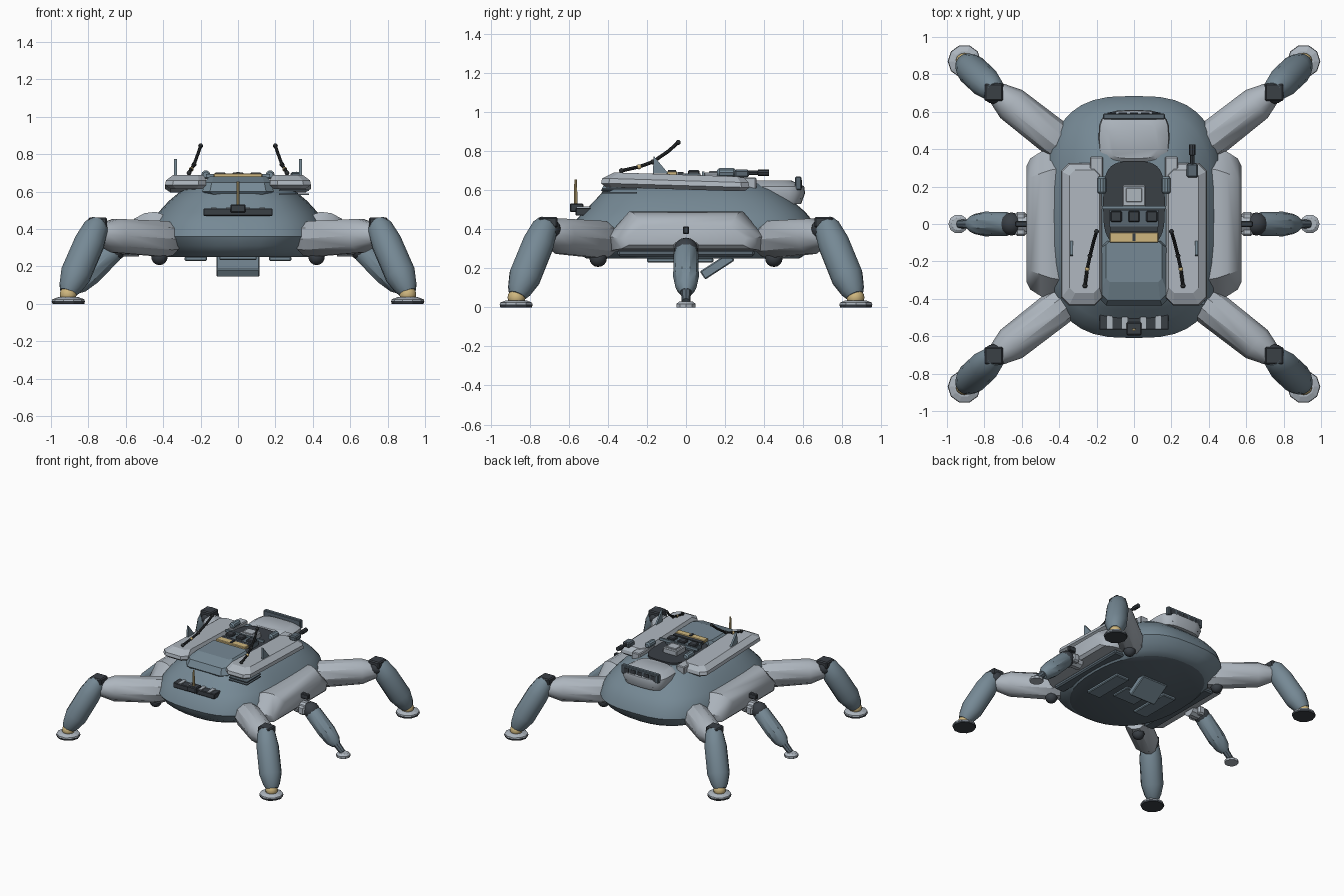
import bpy, bmesh, math
from mathutils import Vector, Matrix

cube = bpy.data.objects.get("Cube")
if cube:
    bpy.data.objects.remove(cube, do_unlink=True)


def material(name, r, g, b):
    m = bpy.data.materials.new(name)
    m.use_nodes = True
    m.diffuse_color = (r, g, b, 1)
    m.node_tree.nodes["Principled BSDF"].inputs["Base Color"].default_value = (r, g, b, 1)
    return m


BLUE = material("blue_grey", .18, .25, .30)
LIGHT = material("light_grey", .42, .465, .515)
DARK = material("charcoal", .042, .05, .06)
SLATE = material("dark_slate", .10, .135, .165)
YELLOW = material("sand_yellow", .62, .47, .21)
BLACK = material("black", .025, .028, .03)


def finish(name, bm, *mats, smooth=False, rule=None):
    bmesh.ops.recalc_face_normals(bm, faces=bm.faces)
    if rule:
        for f in bm.faces:
            f.material_index = rule(f)
    mesh = bpy.data.meshes.new(name)
    bm.to_mesh(mesh)
    bm.free()
    for m in mats:
        mesh.materials.append(m)
    ob = bpy.data.objects.new(name, mesh)
    bpy.context.collection.objects.link(ob)
    if smooth:
        bpy.ops.object.select_all(action='DESELECT')
        ob.select_set(True)
        bpy.context.view_layer.objects.active = ob
        bpy.ops.object.shade_smooth_by_angle(angle=math.radians(35))
    return ob


def loft(name, rings, *mats, **kw):
    """Skin a list of equal-length rings and cap both ends."""
    bm = bmesh.new()
    vs = [[bm.verts.new(p) for p in ring] for ring in rings]
    n = len(vs[0])
    for a, b in zip(vs, vs[1:]):
        for i in range(n):
            j = (i + 1) % n
            bm.faces.new((a[i], a[j], b[j], b[i]))
    bm.faces.new(vs[0])
    bm.faces.new(vs[-1])
    return finish(name, bm, *mats, **kw)


def box(name, loc, size, mat, bevel=0, tilt=0):
    bm = bmesh.new()
    bmesh.ops.create_cube(bm, size=1)
    bmesh.ops.scale(bm, vec=size, verts=bm.verts)
    if bevel:
        bmesh.ops.bevel(bm, geom=bm.edges[:], offset=bevel, segments=1, affect='EDGES')
    bmesh.ops.transform(bm, matrix=Matrix.Translation(loc) @ Matrix.Rotation(tilt, 4, 'X'), verts=bm.verts)
    return finish(name, bm, mat)


def limb(name, a, b, profile, mat, n=10, smooth=True):
    """Tube from a to b; profile is (fraction along, radius) pairs."""
    a, b = Vector(a), Vector(b)
    q = (b - a).to_track_quat('Z', 'Y')
    rings = [[a.lerp(b, t) + q @ Vector((r * math.cos(k * math.tau / n), r * math.sin(k * math.tau / n), 0))
              for k in range(n)] for t, r in profile]
    return loft(name, rings, mat, smooth=smooth)


def ball(name, loc, r, mat):
    bm = bmesh.new()
    bmesh.ops.create_uvsphere(bm, u_segments=14, v_segments=8, radius=r)
    bmesh.ops.translate(bm, vec=loc, verts=bm.verts)
    return finish(name, bm, mat, smooth=True)


def oval(z, hx, y0, y1, power=2.9, n=40):
    cy, hy = (y0 + y1) / 2, (y1 - y0) / 2
    e = 2 / power
    pts = []
    for k in range(n):
        c, s = math.cos(k * math.tau / n), math.sin(k * math.tau / n)
        pts.append((math.copysign(abs(c) ** e, c) * hx, cy + math.copysign(abs(s) ** e, s) * hy, z))
    return pts


def octagon(z, x0, x1, y0, y1, c):
    return [(x0 + c, y0, z), (x1 - c, y0, z), (x1, y0 + c, z), (x1, y1 - c, z),
            (x1 - c, y1, z), (x0 + c, y1, z), (x0, y1 - c, z), (x0, y0 + c, z)]


# Hull with dark belly
loft("hull", [oval(*r) for r in (
    (.25, .42, -.51, .58, 2.3), (.275, .445, -.55, .62, 2.4), (.31, .47, -.59, .66, 2.6), (.36, .485, -.61, .685),
    (.43, .47, -.58, .66), (.49, .425, -.525, .61), (.55, .37, -.465, .54),
    (.60, .31, -.42, .47), (.635, .25, -.37, .40))],
    BLUE, SLATE, smooth=True, rule=lambda f: int(f.calc_center_median().z < .255))

# Front hatch
loft("front_hatch", [octagon(.57, -.15, .15, -.41, -.09, .04), octagon(.60, -.19, .19, -.435, -.09, .04),
                     octagon(.65, -.18, .18, -.41, -.09, .04), octagon(.682, -.15, .15, -.31, -.09, .02)], BLUE)

# Cockpit bay
loft("cockpit_floor", [oval(z, .165, -.12, .335, 3.5) for z in (.60, .65)], DARK)
box("cockpit_seat", (0, .15, .665), (.125, .115, .05), LIGHT, .006)
box("seat_cushion", (0, .155, .692), (.085, .075, .012), LIGHT, .003)
box("cockpit_crossbar", (0, .088, .685), (.34, .014, .02), BLUE)
box("instrument_panel", (0, .03, .665), (.26, .09, .04), SLATE)
for x in (-.095, 0, .095):
    box("instrument", (x, .04, .69), (.06, .06, .025), DARK, .006)
box("yellow_console", (0, -.072, .685), (.26, .054, .024), YELLOW, .004)
box("console_back", (0, -.028, .68), (.25, .03, .025), DARK)
box("console_switch", (0, -.072, .70), (.016, .04, .008), DARK)

# Rear engine housing and grille
loft("engine_housing", [oval(z, hx, y0, y1, 3.4, 24) for z, hx, y0, y1 in (
    (.53, .17, .33, .59), (.585, .19, .31, .61), (.62, .185, .315, .605), (.65, .135, .35, .54))], LIGHT, smooth=True)
box("rear_bar", (0, .575, .635), (.33, .032, .07), SLATE, .005)
for k in range(5):
    box("rear_light", (-.12 + k * .06, .592, .632), (.045, .006, .042), DARK)
for x in (-.11, .11):
    box("rear_bracket", (x, .575, .585), (.025, .03, .06), DARK)

# Front light bar with aerial
box("light_bar", (0, -.515, .49), (.37, .10, .04), DARK, .004)
for x in (-.13, -.05, .05, .13):
    box("lamp", (x, -.515, .512), (.028, .094, .008), LIGHT)
box("aerial_base", (0, -.56, .51), (.08, .07, .045), DARK, .006)
limb("front_aerial", (0, -.565, .53), (0, -.565, .655), ((0, .009), (1, .007)), YELLOW, 8)

# Belly hatch and panels
box("belly_hatch", (0, .16, .212), (.23, .18, .05), BLUE, .006, math.radians(33))
box("belly_panel", (0, -.04, .245), (.2, .16, .02), BLUE, .005)

# Roof gun, on the left pad
box("gun_body", (.312, .285, .685), (.06, .075, .04), SLATE, .008)
limb("gun_barrel", (.312, .31, .69), (.312, .425, .69), ((0, .012), (.5, .012), (.51, .017), (1, .017)), DARK, 8)
# Stacked fins below the left pad
for z in (.587, .607):
    box("pad_fin", (.30, -.34, z), (.16, .18, .008), SLATE)


def armour_ring(x, y_top, y_low, z0, z1):
    zm = z0 + (z1 - z0) * .35
    return [(x, -y_low + .02, z0), (x, y_low - .02, z0), (x, y_low, zm),
            (x, y_top, z1), (x, -y_top, z1), (x, -y_low, zm)]


for s in (1, -1):
    # Roof pads, bent down slightly at the back
    rings = [octagon(.615, .19, .36, -.41, .30, .03), octagon(.635, .17, .39, -.435, .325, .04),
             octagon(.66, .17, .385, -.43, .32, .04), octagon(.69, .185, .345, -.37, .29, .03)]
    loft("roof_pad", [[(s * x, y, z - (.02 if y > .2 else 0)) for x, y, z in r] for r in rings], LIGHT)
    box("cockpit_frame", (s * .2, .26, .635), (.07, .20, .06), LIGHT, .006)
    limb("cockpit_roller", (s * .172, .16, .69), (s * .172, .255, .69),
         ((0, .015), (.12, .024), (.88, .024), (1, .015)), BLUE)

    # Swept fins
    loft("roof_fin", [[(s * x, -.17, .685), (s * x, -.09, .685), (s * x, -.165, .775)] for x in (.327, .341)], BLUE)

    # Whip aerials
    path = [(s * .262, -.33, .70), (s * .25, -.24, .72), (s * .235, -.17, .745), (s * .215, -.09, .80), (s * .20, -.04, .845)]
    for a, b in zip(path, path[1:]):
        limb("whip_aerial", a, b, ((0, .009), (1, .009)), BLACK, 8)
    for p in path[::2]:
        ball("whip_joint", p, .013, BLACK)
    ball("whip_band", path[1], .013, YELLOW)

    # Side armour
    rings = [armour_ring(*r) for r in ((.38, .30, .39, .285, .47), (.44, .29, .405, .29, .492),
                                       (.50, .27, .385, .295, .485), (.555, .25, .35, .30, .455),
                                       (.575, .22, .31, .32, .42))]
    loft("side_armour", [[(s * x, y, z) for x, y, z in r] for r in rings], LIGHT, smooth=True)
    box("armour_skirt", (s * .43, 0, .279), (.09, .70, .036), SLATE, .01)
    box("belly_side_panel", (s * .225, -.03, .242), (.12, .34, .025), BLUE, .006)

    # Small middle leg
    box("mid_mount", (s * .605, 0, .30), (.06, .13, .07), LIGHT, .012)
    limb("mid_hip", (s * .53, 0, .30), (s * .62, 0, .30), ((0, .05), (1, .05)), LIGHT)
    ball("mid_joint", (s * .655, 0, .295), .062, DARK)
    box("mid_bracket", (s * .60, 0, .395), (.07, .03, .04), DARK, .005)
    limb("mid_shin", (s * .64, 0, .31), (s * .88, 0, .075),
         ((0, .045), (.15, .063), (.65, .066), (.88, .054), (1, .032)), BLUE)
    limb("mid_ankle", (s * .86, 0, .10), (s * .935, 0, .03), ((0, .028), (1, .022)), SLATE, 8)
    limb("mid_foot", (s * .94, 0, 0), (s * .94, 0, .03), ((0, .052), (.6, .052), (1, .035)), LIGHT)

    # Large corner legs
    for t in (1, -1):
        def at(x, y, z):
            return (s * x, t * y, z)
        ball("hip_joint", at(.42, .45, .252), .045, DARK)
        limb("thigh", at(.36, .41, .345), at(.75, .715, .37),
             ((0, .09), (.1, .1), (.76, .095), (.95, .062), (1, .05)), LIGHT, 10)
        ball("knee_joint", at(.75, .70, .40), .058, DARK)
        box("knee_cap", at(.75, .705, .435), (.1, .095, .055), DARK, .008)
        limb("shin", at(.745, .71, .44), at(.91, .865, .06),
             ((0, .048), (.08, .068), (.3, .083), (.75, .084), (.93, .062), (1, .045)), BLUE, 12)
        ball("ankle", at(.908, .868, .05), .046, YELLOW)
        limb("foot_sole", at(.907, .87, 0), at(.907, .87, .014), ((0, .085), (1, .089)), DARK, 10, False)
        limb("foot", at(.907, .87, .012), at(.907, .87, .036), ((0, .088), (.5, .086), (1, .055)), LIGHT, 10, False)
